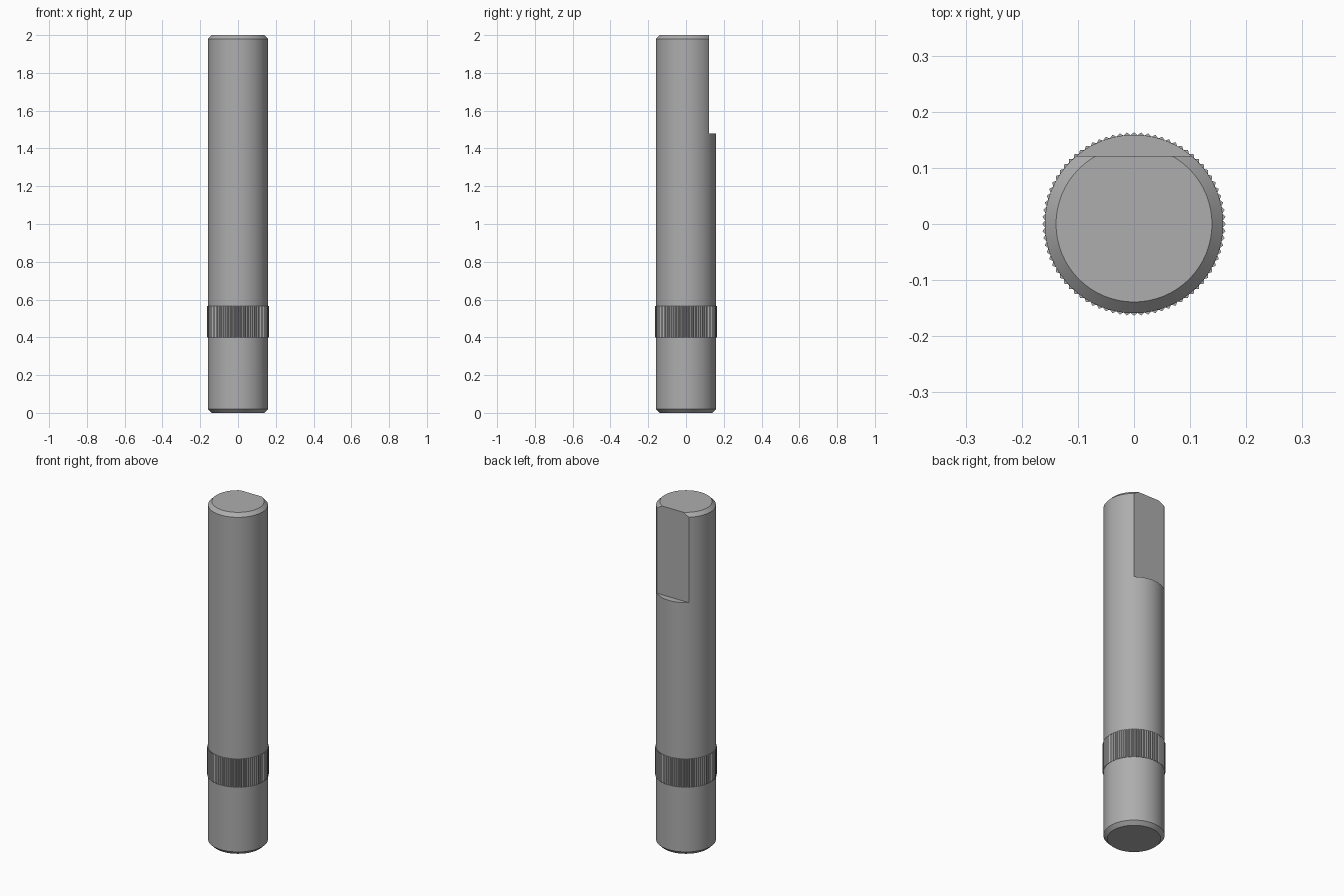
import bpy, bmesh
from math import sin, cos, pi, radians

old = bpy.data.objects.get("Cube")
if old:
    bpy.data.objects.remove(old, do_unlink=True)

R = 0.159          # shaft radius
CHAMFER = 0.02
FLAT_Y = 0.121     # plane of the milled flat
FLAT_Z = 1.48      # where the flat starts
TEETH = 80

steel = bpy.data.materials.new("steel grey")
steel.use_nodes = True
steel.diffuse_color = (0.42, 0.42, 0.42, 1)
steel.node_tree.nodes["Principled BSDF"].inputs["Base Color"].default_value = steel.diffuse_color


def stacked_rings(name, rings):
    """Solid from rings of equal point count, capped at both ends."""
    bm = bmesh.new()
    loops = [[bm.verts.new(p) for p in ring] for ring in rings]
    n = len(loops[0])
    for low, high in zip(loops, loops[1:]):
        for i in range(n):
            j = (i + 1) % n
            bm.faces.new((low[i], low[j], high[j], high[i]))
    bm.faces.new(loops[0][::-1])
    bm.faces.new(loops[-1])
    mesh = bpy.data.meshes.new(name)
    bm.to_mesh(mesh)
    bm.free()
    mesh.materials.append(steel)
    obj = bpy.data.objects.new(name, mesh)
    bpy.context.collection.objects.link(obj)
    return obj


def ring(n, z, radius):
    return [(radius(i) * cos(2 * pi * i / n), radius(i) * sin(2 * pi * i / n), z) for i in range(n)]


def activate(obj):
    bpy.ops.object.select_all(action='DESELECT')
    obj.select_set(True)
    bpy.context.view_layer.objects.active = obj


# Shaft with chamfered ends
profile = [(R - CHAMFER, 0), (R, CHAMFER), (R, 2 - CHAMFER), (R - CHAMFER, 2)]
shaft = stacked_rings("shaft", [ring(64, z, lambda i, r=r: r) for r, z in profile])

# Milled flat at the top of the back
bpy.ops.mesh.primitive_cube_add(size=1, location=(0, FLAT_Y + 0.5, FLAT_Z + 0.5))
cutter = bpy.context.object
cutter.name = "flat_cutter"
cutter.hide_render = True
cut = shaft.modifiers.new("flat", 'BOOLEAN')
cut.operation = 'DIFFERENCE'
cut.solver = 'EXACT'
cut.object = cutter
# The cutter reaches past the top of the shaft
cutter.scale.z = 1.2
cutter.location.z = FLAT_Z + 0.6
activate(shaft)
bpy.ops.object.modifier_apply(modifier=cut.name)
bpy.data.objects.remove(cutter, do_unlink=True)
activate(shaft)
bpy.ops.object.shade_smooth_by_angle(angle=radians(25))

# Knurled band with pointed teeth
tooth = lambda i: 0.1635 if i % 2 == 0 else R - 0.0005
stacked_rings("knurled_band", [ring(TEETH * 2, z, tooth) for z in (0.40, 0.565)])
